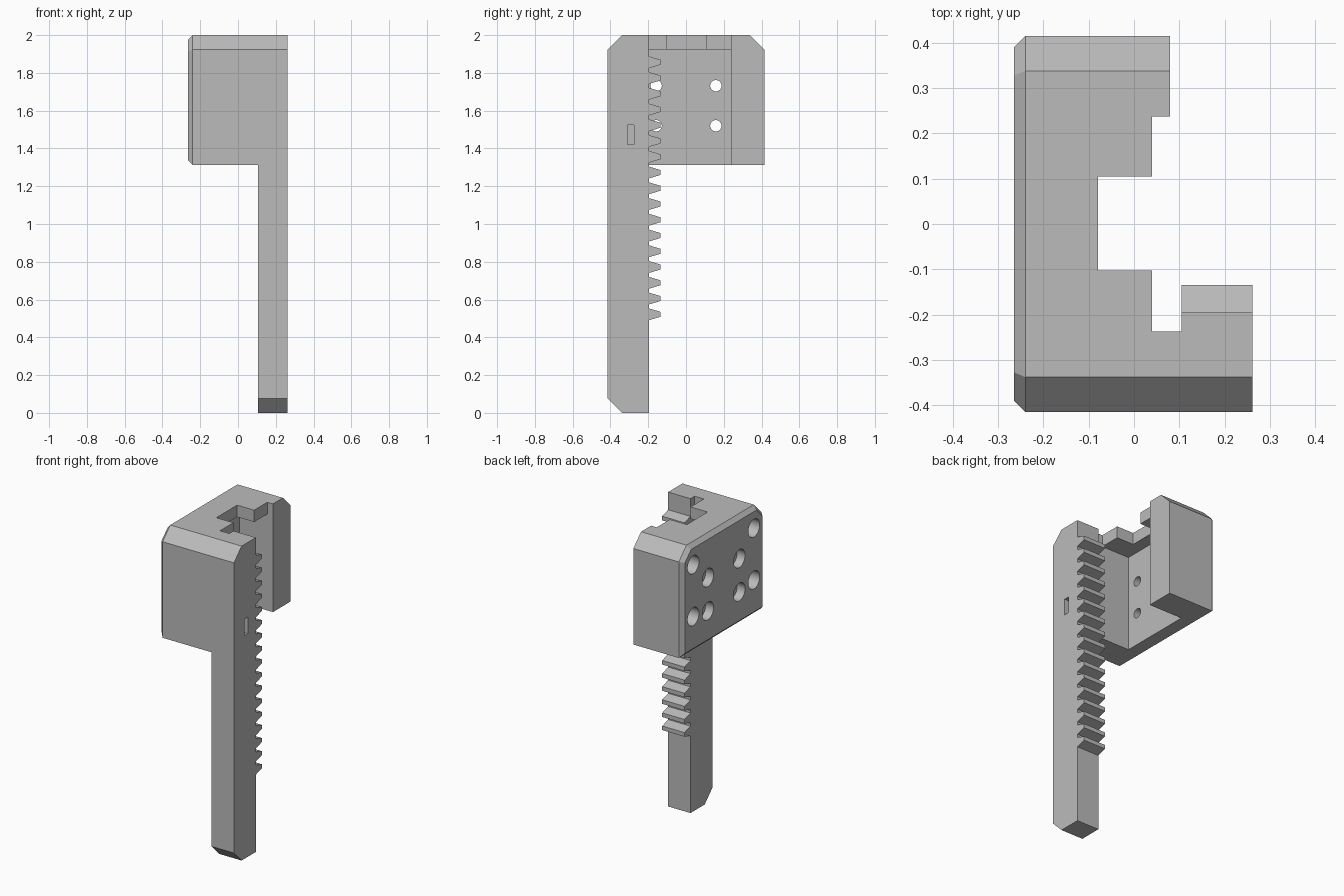
import bpy, bmesh
from math import pi
from mathutils import Matrix

cube = bpy.data.objects.get("Cube")
if cube:
    bpy.data.objects.remove(cube, do_unlink=True)

grey = bpy.data.materials.new("mid_grey")
grey.use_nodes = True
colour = (0.5, 0.5, 0.5, 1)
grey.diffuse_color = colour
grey.node_tree.nodes["Principled BSDF"].inputs["Base Color"].default_value = colour


def make(name, bm):
    bmesh.ops.recalc_face_normals(bm, faces=bm.faces)
    mesh = bpy.data.meshes.new(name)
    bm.to_mesh(mesh)
    bm.free()
    mesh.materials.append(grey)
    ob = bpy.data.objects.new(name, mesh)
    bpy.context.collection.objects.link(ob)
    return ob


def prism(name, outline, x0, x1, edge=0):
    """Extrude a (y, z) outline along x; edge chamfers the rim of the x0 face."""
    bm = bmesh.new()
    base = bm.faces.new([bm.verts.new((x0, y, z)) for y, z in outline])
    rim = list(base.edges)
    new = bmesh.ops.extrude_face_region(bm, geom=[base], use_keep_orig=True)["geom"]
    bmesh.ops.translate(bm, vec=(x1 - x0, 0, 0),
                        verts=[v for v in new if isinstance(v, bmesh.types.BMVert)])
    bmesh.ops.recalc_face_normals(bm, faces=bm.faces)
    if edge:
        bmesh.ops.bevel(bm, geom=rim, offset=edge, segments=1, affect='EDGES')
    return make(name, bm)


def box(name, x0, x1, y0, y1, z0, z1):
    return prism(name, [(y0, z0), (y1, z0), (y1, z1), (y0, z1)], x0, x1)


def drill(name, y, z, radius, x0, x1):
    bm = bmesh.new()
    place = Matrix.Translation(((x0 + x1) / 2, y, z)) @ Matrix.Rotation(pi / 2, 4, 'Y')
    bmesh.ops.create_cone(bm, cap_ends=True, segments=32, radius1=radius,
                          radius2=radius, depth=x1 - x0, matrix=place)
    return make(name, bm)


def combine(target, tool, operation='DIFFERENCE'):
    mod = target.modifiers.new("cut", 'BOOLEAN')
    mod.object, mod.operation, mod.solver = tool, operation, 'EXACT'
    bpy.context.view_layer.objects.active = target
    bpy.ops.object.modifier_apply(modifier=mod.name)
    bpy.data.objects.remove(tool, do_unlink=True)


LEFT, BASE, HALF, CH = -0.265, 1.312, 0.415, 0.077
SHELF, POCKET = 1.925, 0.237

# Mounting block with chamfered top and a chamfered rim on the plate side
body = prism("gripper_jaw", [(-HALF, BASE), (HALF, BASE), (HALF, 2 - CH),
             (HALF - CH, 2), (CH - HALF, 2), (-HALF, 2 - CH)], LEFT, 0.2, 0.025)

# Pocket, top lip, lip notch and shortened rear arm
combine(body, box("pocket", -0.157, 0.4, -POCKET, POCKET, 1.2, SHELF))
combine(body, box("lip_front", 0.04, 0.4, -POCKET, POCKET, 1.9, 2.1))
combine(body, box("lip_notch", -0.08, 0.4, -0.103, 0.105, 1.9, 2.1))
combine(body, box("rear_arm_end", 0.08, 0.4, 0, 0.6, 1.2, 2.1))

# Blind corner holes and counterbored screw holes
for side in (-1, 1):
    for z in (1.54, 1.87):
        combine(body, drill("corner_hole", side * 0.305, z, 0.057, -0.4, -0.16))
    for z in (1.52, 1.732):
        combine(body, drill("counterbore", side * 0.158, z, 0.057, -0.4, -0.21))
        combine(body, drill("screw_hole", side * 0.158, z, 0.03, -0.4, 0))

# Toothed rack bar, drawn as one side profile
ROOT, TIP, PITCH = -0.195, -0.135, 0.0834
profile = [(CH - HALF, 0), (ROOT, 0)]
for i in range(17):
    z = 0.522 + i * PITCH
    profile += [(ROOT, z - 0.031), (TIP, z - 0.013), (TIP, z + 0.013), (ROOT, z + 0.031)]
profile += [(ROOT, 2), (CH - HALF, 2), (-HALF, 2 - CH), (-HALF, CH)]
rack = prism("rack_bar", profile, 0.105, 0.262)
combine(body, rack, 'UNION')

# Small index slot on the outer side of the rack
combine(body, box("index_slot", 0.23, 0.4, -0.311, -0.276, 1.42, 1.525))

# Smooth hole walls, keep the machined edges sharp
bpy.ops.object.select_all(action='DESELECT')
body.select_set(True)
bpy.context.view_layer.objects.active = body
bpy.ops.object.shade_smooth_by_angle(angle=pi / 9)
